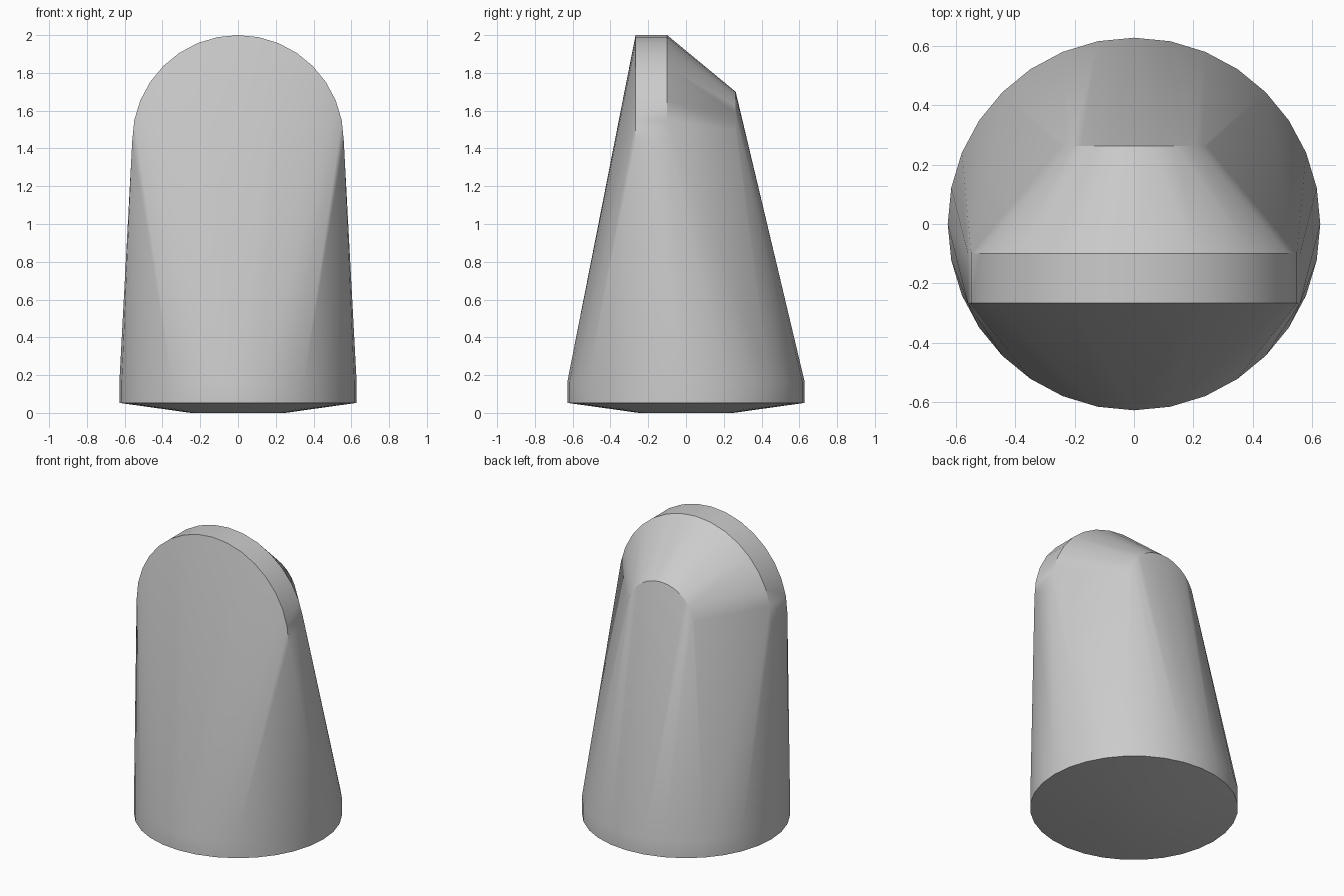
import bpy
import bmesh
import math

if "Cube" in bpy.data.objects:
    bpy.data.objects.remove(bpy.data.objects["Cube"], do_unlink=True)

SEGMENTS = 32

# Plain grey material
grey = bpy.data.materials.new("plain_grey")
grey.use_nodes = True
colour = (0.6, 0.6, 0.6, 1)
grey.diffuse_color = colour
grey.node_tree.nodes["Principled BSDF"].inputs["Base Color"].default_value = colour

bm = bmesh.new()


def flat_ring(radius, z):
    """Horizontal ring around the upright axis."""
    for i in range(SEGMENTS):
        a = math.tau * i / SEGMENTS
        bm.verts.new((radius * math.sin(a), radius * math.cos(a), z))


def upright_ring(radius, y, centre_z):
    """Ring facing the front."""
    for i in range(SEGMENTS):
        a = math.tau * i / SEGMENTS
        bm.verts.new((radius * math.sin(a), y, centre_z + radius * math.cos(a)))


# Round base with a shallow conical underside
flat_ring(0.25, 0)
flat_ring(0.628, 0.053)
flat_ring(0.628, 0.165)

# Arched head: thick front disc tapering to a smaller back disc
upright_ring(0.56, -0.267, 1.44)
upright_ring(0.56, -0.1, 1.44)
upright_ring(0.25, 0.263, 1.45)

# Stretch one convex skin around all the rings
bmesh.ops.convex_hull(bm, input=bm.verts[:])
loose = [v for v in bm.verts if not v.link_faces]
bmesh.ops.delete(bm, geom=loose, context='VERTS')
bmesh.ops.recalc_face_normals(bm, faces=bm.faces[:])

mesh = bpy.data.meshes.new("tapered_body")
bm.to_mesh(mesh)
bm.free()
mesh.materials.append(grey)
body = bpy.data.objects.new("tapered_body", mesh)
bpy.context.collection.objects.link(body)

# Smooth sides with crisp rims
bpy.ops.object.select_all(action='DESELECT')
body.select_set(True)
bpy.context.view_layer.objects.active = body
bpy.ops.object.shade_smooth_by_angle(angle=math.radians(30))
